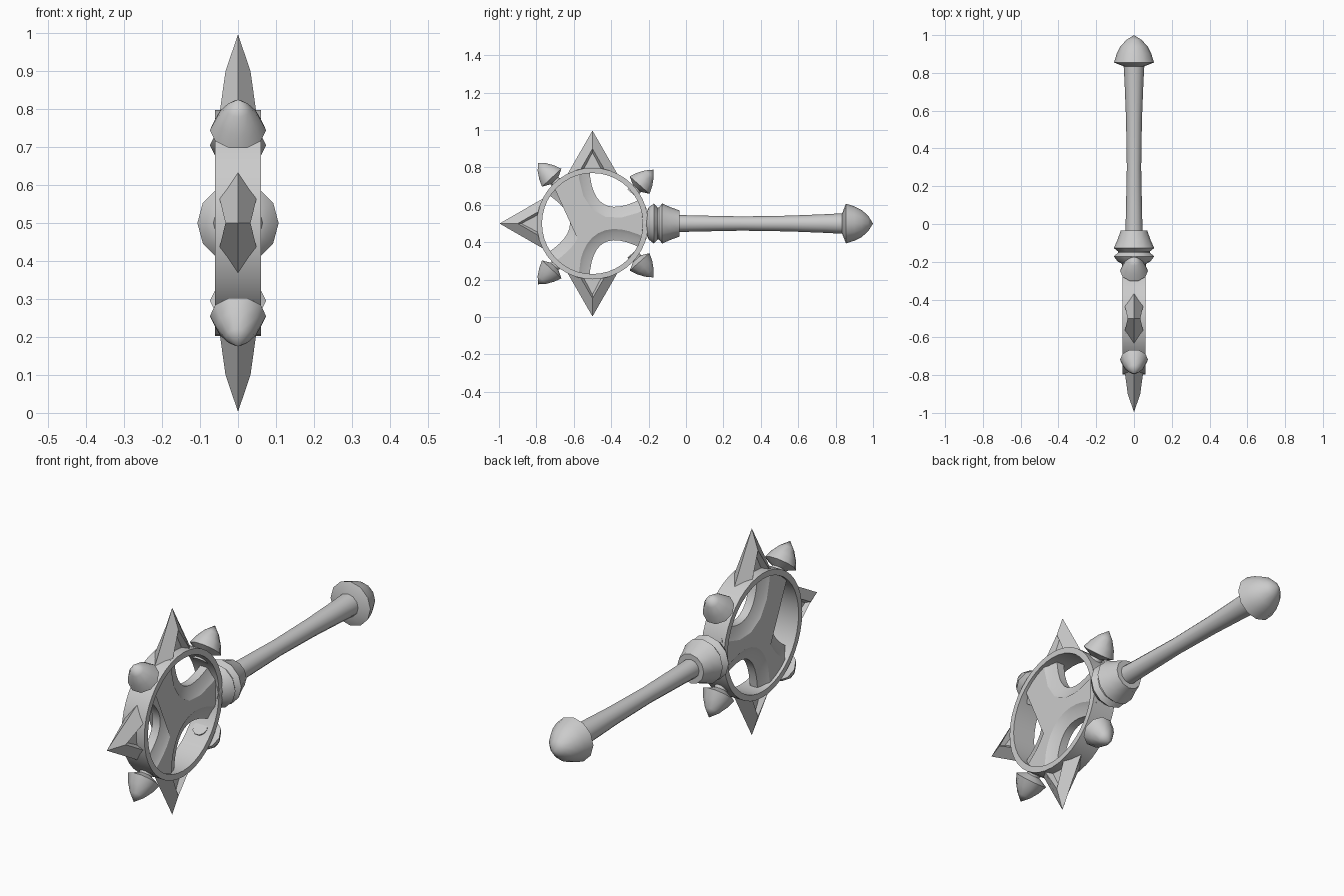
import bpy, bmesh
from math import cos, sin, pi, radians, hypot
from mathutils import Vector, Matrix

if "Cube" in bpy.data.objects:
    bpy.data.objects.remove(bpy.data.objects["Cube"])

HUB = Vector((0, -0.5, 0.5))      # centre of the ring head


def finish(name, bm, angle=35):
    bmesh.ops.remove_doubles(bm, verts=bm.verts, dist=1e-5)
    bmesh.ops.recalc_face_normals(bm, faces=bm.faces)
    me = bpy.data.meshes.new(name)
    bm.to_mesh(me)
    bm.free()
    ob = bpy.data.objects.new(name, me)
    bpy.context.collection.objects.link(ob)
    bpy.ops.object.select_all(action='DESELECT')
    ob.select_set(True)
    bpy.context.view_layer.objects.active = ob
    bpy.ops.object.shade_smooth_by_angle(angle=radians(angle))
    return ob


def lathe(name, profile, origin, axis, n, closed=False, angle=35):
    """Revolve (radius, height) points around an axis through origin."""
    bm = bmesh.new()
    rot = Vector((0, 0, 1)).rotation_difference(Vector(axis)).to_matrix()
    rings = [[bm.verts.new(Vector(origin) + rot @ Vector((r * cos(2 * pi * i / n), r * sin(2 * pi * i / n), h)))
              for i in range(n)] for r, h in profile]
    pairs = list(zip(rings, rings[1:]))
    if closed:
        pairs.append((rings[-1], rings[0]))
    for a, b in pairs:
        for i in range(n):
            j = (i + 1) % n
            bm.faces.new((a[i], a[j], b[j], b[i]))
    return finish(name, bm, angle)


# Handle, collar and pommel, along y
Y0, Y = (0, 0, 0.5), (0, 1, 0)
lathe("handle", [(0, -0.06), (0.046, -0.06), (0.043, 0.05), (0.038, 0.3), (0.042, 0.55),
                 (0.05, 0.75), (0.056, 0.86), (0, 0.86)], Y0, Y, 12)
lathe("collar", [(0, -0.235), (0.06, -0.235), (0.065, -0.21), (0.085, -0.2), (0.107, -0.172),
                 (0.085, -0.152), (0.085, -0.145), (0.107, -0.127), (0.088, -0.085),
                 (0.07, -0.035), (0, -0.035)], Y0, Y, 12)
lathe("pommel", [(0, 0.84), (0.055, 0.835), (0.106, 0.855), (0.092, 0.9), (0.072, 0.94),
                 (0.04, 0.975), (0, 1.0)], Y0, Y, 12)

# Ring of the head
lathe("head_ring", [(0.27, -0.06), (0.298, -0.06), (0.298, 0.06), (0.27, 0.06)],
      HUB, (1, 0, 0), 40, closed=True)


# Three-armed web inside the ring, with a raised rib
def web_loop(bm, inset, x):
    loop = []
    for k in range(3):
        a = radians(60 + 120 * k)
        for i in range(-6, 7):
            v = 0.16 * i / 6
            u, slope = 0.12 + 4.9 * v * v, 9.8 * v
            n = hypot(1, slope)
            p, q = u - inset / n, v + inset * slope / n
            loop.append((p * cos(a) - q * sin(a), p * sin(a) + q * cos(a)))
        loop.append((0.285 * cos(a + pi / 3), 0.285 * sin(a + pi / 3)))
    return [bm.verts.new(HUB + Vector((x, y, z))) for y, z in loop]


bm = bmesh.new()
steps = [(0.06, -0.045), (0.042, -0.033), (0, -0.02), (0, 0.02), (0.042, 0.033), (0.06, 0.045)]
loops = [web_loop(bm, *s) for s in steps]
for a, b in zip(loops, loops[1:]):
    for i in range(len(a)):
        j = (i + 1) % len(a)
        bm.faces.new((a[i], a[j], b[j], b[i]))
caps = [bm.faces.new(loops[0]), bm.faces.new(loops[-1])]
bmesh.ops.triangulate(bm, faces=caps)
finish("head_web", bm, 30)


# Big chevron blades with a sunken triangular panel
def blade(name, angle):
    bm = bmesh.new()
    rot = Matrix.Rotation(angle, 3, 'X')

    def tri(x_base, x_tip, half, base, tip):
        return [bm.verts.new(HUB + rot @ Vector(p)) for p in
                ((x_base, -half, base), (x_tip, 0, tip), (x_base, half, base))]

    edge = tri(0, 0, 0.135, 0.262, 0.497)
    for s in (1, -1):
        crest = tri(0.049 * s, 0.033 * s, 0.066, 0.285, 0.4)
        lip = tri(0.018 * s, 0.018 * s, 0.05, 0.285, 0.38)
        for a, b in ((edge, crest), (crest, lip)):
            for i in (0, 1):
                bm.faces.new((a[i], a[i + 1], b[i + 1], b[i]))
        bm.faces.new(lip)
    finish(name, bm, 20)


for name, deg in (("top", 0), ("front", 90), ("bottom", 180)):
    blade(name + "_blade", radians(deg))

# Small domed studs on the diagonals
for s, side in ((1, "upper"), (-1, "lower")):
    for base, tip, place in (((-0.218, 0.245), (-0.292, 0.325), "front"),
                             ((0.252, 0.205), (0.325, 0.288), "back")):
        b = HUB + Vector((0, base[0], s * base[1]))
        t = HUB + Vector((0, tip[0], s * tip[1]))
        h = (t - b).length
        lathe(f"{side}_{place}_stud", [(0, -0.06), (0.036, -0.06), (0.03, -0.022), (0.05, -0.012), (0.074, 0),
                                       (0.058, h * 0.35), (0.033, h * 0.7), (0, h)],
              b, t - b, 10, angle=40)
